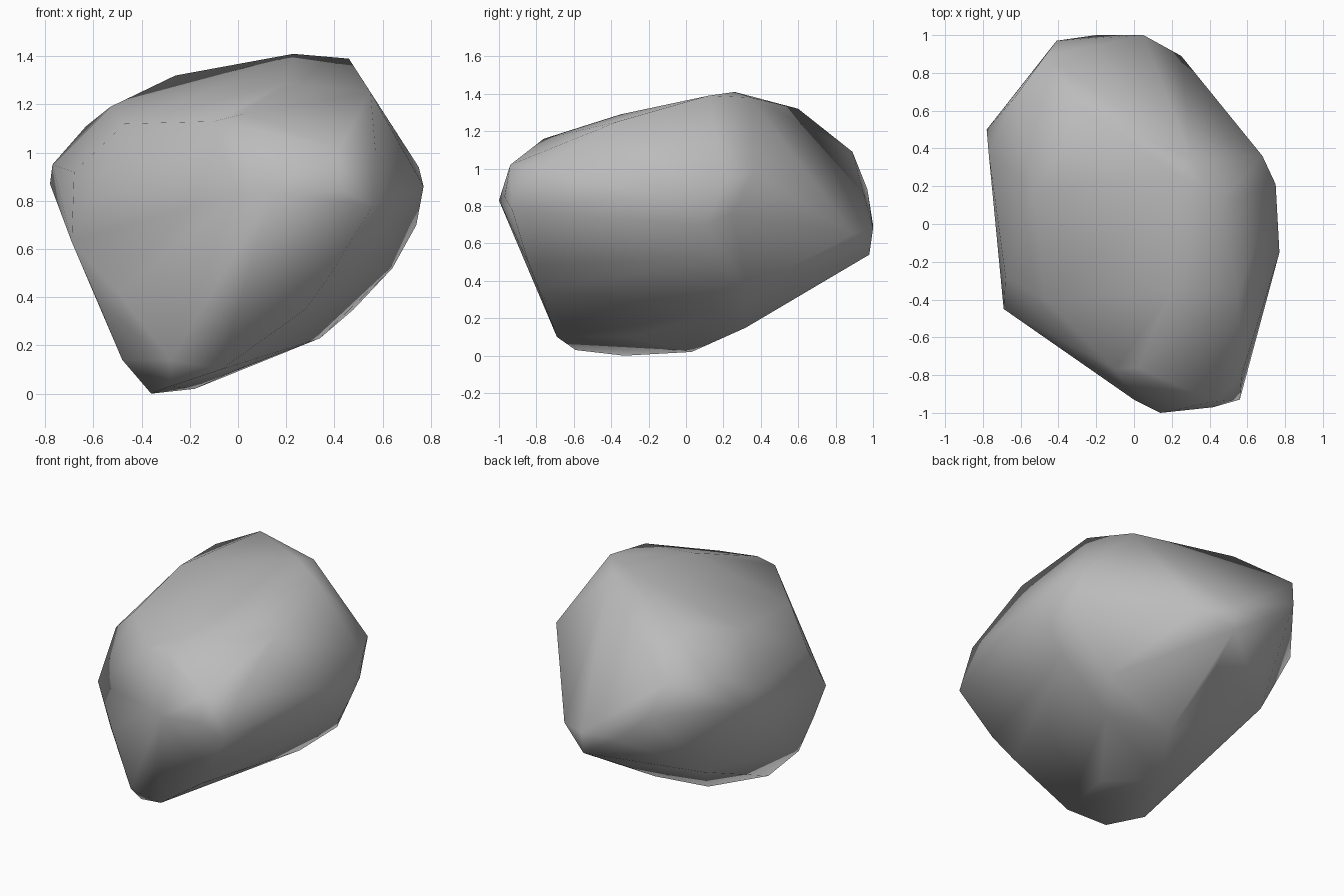
import bpy
import bmesh
import math

# Remove only the default cube
default_cube = bpy.data.objects.get("Cube")
if default_cube is not None:
    bpy.data.objects.remove(default_cube, do_unlink=True)


def make_material(name, value):
    """Plain grey stone material, matching in viewport and render."""
    material = bpy.data.materials.new(name)
    material.use_nodes = True
    colour = (value, value, value, 1)
    material.diffuse_color = colour
    shader = material.node_tree.nodes["Principled BSDF"]
    shader.inputs["Base Color"].default_value = colour
    shader.inputs["Roughness"].default_value = 1
    return material


def make_boulder(name, corner_groups, material, crease_degrees):
    """Wrap a convex skin round the corner points and shade it softly."""
    mesh = bpy.data.meshes.new(name)
    bm = bmesh.new()
    for corners in corner_groups.values():
        for corner in corners:
            bm.verts.new(corner)
    bmesh.ops.convex_hull(bm, input=bm.verts)
    # Drop any corner that ended up inside the skin
    loose = [v for v in bm.verts if not v.link_faces]
    bmesh.ops.delete(bm, geom=loose, context="VERTS")
    bmesh.ops.recalc_face_normals(bm, faces=bm.faces)
    bm.to_mesh(mesh)
    bm.free()
    mesh.materials.append(material)

    boulder = bpy.data.objects.new(name, mesh)
    bpy.context.collection.objects.link(boulder)
    bpy.ops.object.select_all(action="DESELECT")
    boulder.select_set(True)
    bpy.context.view_layer.objects.active = boulder
    bpy.ops.object.shade_smooth_by_angle(angle=math.radians(crease_degrees))
    return boulder


# Corner points of the stone, grouped by the part they shape
corner_groups = {
    "crown": [
        (.23, .26, 1.41), (.46, .12, 1.39), (.3, .35, 1.38),
        (-.26, .6, 1.32), (-.53, .17, 1.19), (.55, -.37, 1.25),
        (.2, -.35, 1.29), (.53, -.5, 1.19),
    ],
    "front_nose": [
        (.14, -1, .83), (.42, -.94, 1.02), (.42, -.97, .85),
        (.56, -.93, .78), (.57, -.8, 1.01), (.02, -.76, 1.16),
        (-.1, -.77, 1.13), (0, -.93, .83),
    ],
    "front_keel": [
        (.38, -.84, .49), (.28, -.77, .35), (-.5, -.58, .42),
        (-.58, -.48, .38),
    ],
    "right_flank": [
        (-.69, -.45, .63), (-.68, -.28, .92), (-.47, -.4, 1.12),
        (-.78, .5, .87), (-.77, .38, .95), (-.63, .67, 1.11),
        (-.51, .55, .4),
    ],
    "left_flank": [
        (.77, -.15, .86), (.75, .21, .94), (.68, .36, .98),
        (.7, .25, .76), (.74, .1, .7), (.64, .12, .52),
    ],
    "back": [
        (.05, 1, .68), (-.2, 1, .7), (.05, .98, .54), (.25, .89, .65),
        (-.47, .89, 1.09), (-.41, .97, .89), (0, .74, .4),
    ],
    "foot": [
        (-.36, -.33, 0), (-.18, .03, .02), (-.28, -.59, .03),
        (-.07, -.69, .1), (-.28, -.7, .14), (-.48, -.47, .14),
        (0, .32, .15), (0, -.3, .1), (.34, .15, .23), (.48, .33, .35),
    ],
}

stone_grey = make_material("stone grey", .5)
make_boulder("boulder", corner_groups, stone_grey, crease_degrees=60)
